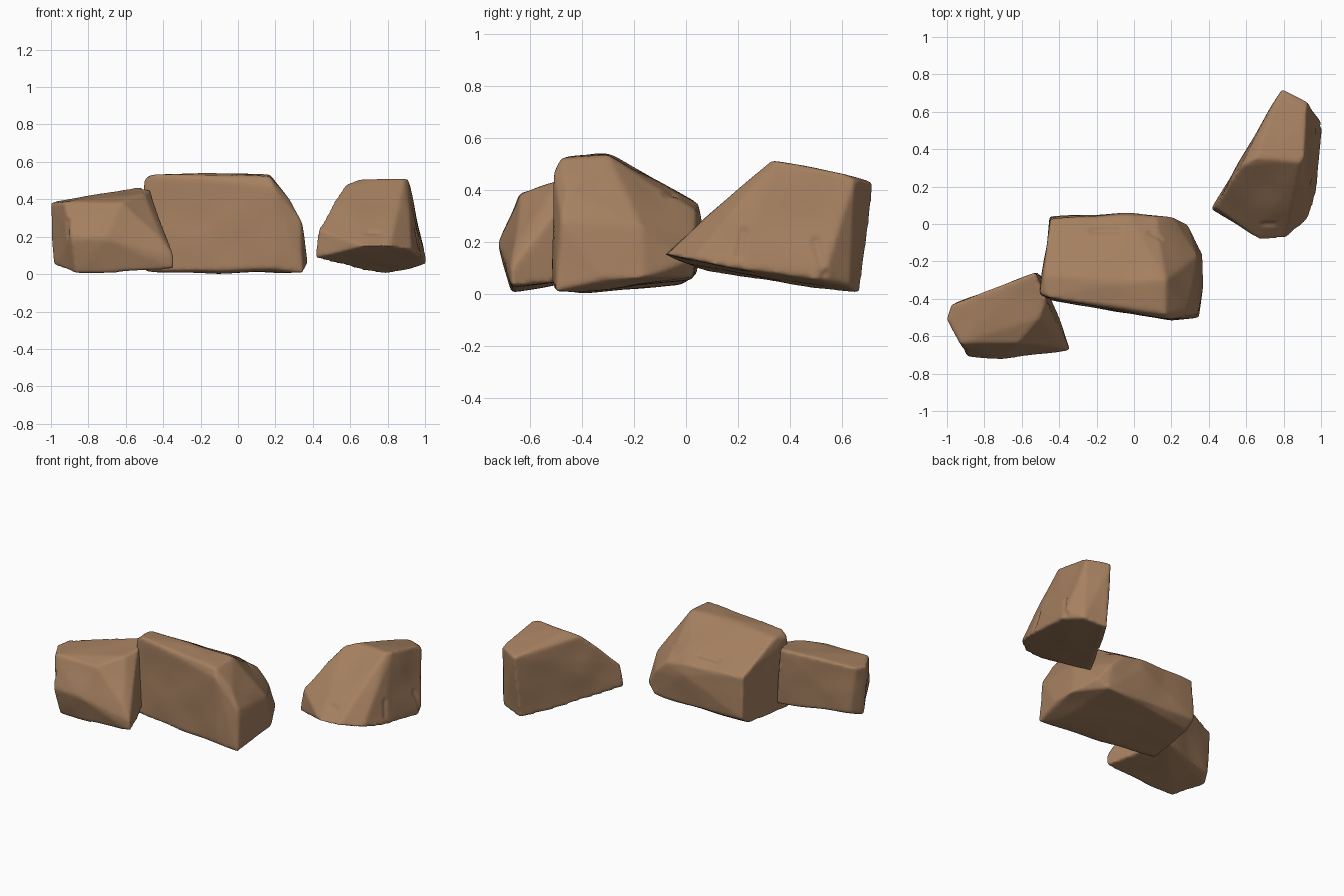
import bpy, bmesh
from mathutils import Vector, noise

if "Cube" in bpy.data.objects:
    bpy.data.objects.remove(bpy.data.objects["Cube"])

brown = bpy.data.materials.new("sandy brown stone")
brown.diffuse_color = (0.376, 0.215, 0.117, 1)
brown.use_nodes = True
brown.node_tree.nodes["Principled BSDF"].inputs["Base Color"].default_value = brown.diffuse_color


def carve(p, n, cracks):
    """Weathering along the normal plus narrow chipped cracks."""
    push = 0.007 * noise.noise(p * 5.0) - 0.001
    for a, b, depth in cracks:
        a, b = Vector(a), Vector(b)
        t = max(0.0, min(1.0, (p - a).dot(b - a) / (b - a).length_squared))
        d = (p - a.lerp(b, t)).length
        push -= depth * max(0.0, 1 - d / 0.025)
    return p + n * push


def rock(name, corners, cracks):
    # chiselled block from its corner points
    bm = bmesh.new()
    for c in corners:
        bm.verts.new(c)
    hull = bmesh.ops.convex_hull(bm, input=bm.verts)
    loose = {g for g in hull["geom_interior"] + hull["geom_unused"]
             if isinstance(g, bmesh.types.BMVert)}
    bmesh.ops.delete(bm, geom=list(loose), context='VERTS')
    bmesh.ops.recalc_face_normals(bm, faces=bm.faces)
    me = bpy.data.meshes.new(name)
    bm.to_mesh(me)
    bm.free()
    ob = bpy.data.objects.new(name, me)
    bpy.context.collection.objects.link(ob)

    # even skin with worn edges
    rm = ob.modifiers.new("skin", 'REMESH')
    rm.mode, rm.voxel_size = 'VOXEL', 0.0115
    sm = ob.modifiers.new("wear", 'SMOOTH')
    sm.factor, sm.iterations = 0.5, 5
    dg = bpy.context.evaluated_depsgraph_get()
    worn = bpy.data.meshes.new_from_object(ob.evaluated_get(dg))
    ob.modifiers.clear()
    ob.data = worn
    worn.name = name

    # weathering and cracks
    bm = bmesh.new()
    bm.from_mesh(worn)
    bm.normal_update()
    moved = [carve(v.co.copy(), v.normal.copy(), cracks) for v in bm.verts]
    for v, co in zip(bm.verts, moved):
        v.co = co
    for f in bm.faces:
        f.smooth = True
    bm.to_mesh(worn)
    bm.free()
    worn.materials.clear()
    worn.materials.append(brown)
    return ob


# large middle rock: flat top at the front, sloping down to the back and right
rock("middle_rock", [
    (-.505, -.375, .50), (-.46, -.39, .53), (.17, -.485, .525),
    (.19, -.512, .47), (-.48, -.27, .525), (.17, -.30, .53),
    (-.1, -.32, .538), (-.45, .03, .36), (-.02, .05, .345),
    (.12, .04, .32), (.21, .035, .23), (-.02, .063, .28),
    (-.45, .04, .08), (.22, .03, .06), (-.46, -.03, .03),
    (-.505, -.40, .015), (.2, -.515, .03), (.345, -.50, .01),
    (.37, -.16, .06), (.378, -.32, .06), (.28, -.46, .40),
    (.34, -.48, .28), (.29, .0, .12), (.34, -.17, .26),
    (-.45, -.36, .005), (.26, -.42, .005)],
    [((-.22, -.03, .40), (-.08, -.03, .40), .012),
     ((.09, -.04, .39), (.15, -.07, .39), .012)])

# left rock: long block with a slanted right end
rock("left_rock", [
    (-.98, -.43, .39), (-1.005, -.51, .385), (-.53, -.26, .465),
    (-.47, -.40, .45), (-.50, -.50, .435), (-.93, -.64, .385),
    (-.62, -.64, .385), (-.70, -.722, .19), (-.89, -.71, .19),
    (-.40, -.66, .18), (-.34, -.675, .09), (-.335, -.675, .025),
    (-.87, -.67, .0), (-.985, -.5, .05), (-.94, -.42, .08),
    (-.49, -.27, .08)],
    [((-.91, -.67, .28), (-.92, -.67, .21), .012)])

# right rock: wedge with a ramp facing the front
rock("right_rock", [
    (.67, -.085, .15), (.81, -.08, .15), (.415, .08, .09), (.425, .09, .24),
    (.93, .02, .13), (.50, .035, .1), (.57, .31, .48), (.65, .35, .51),
    (.75, .35, .515), (.89, .33, .515), (.91, .36, .51), (.92, .60, .465),
    (.79, .725, .43), (.93, .65, .44), (1.003, .54, .10), (.975, .17, .10),
    (1.003, .50, .055), (.78, .67, .0), (.93, .63, .03), (.79, .715, .37),
    (.62, .42, .03)],
    [((.98, .20, .15), (.96, .22, .24), .014),
     ((.97, .50, .20), (.99, .53, .08), .014),
     ((.70, .0, .22), (.74, .0, .22), .008)])
